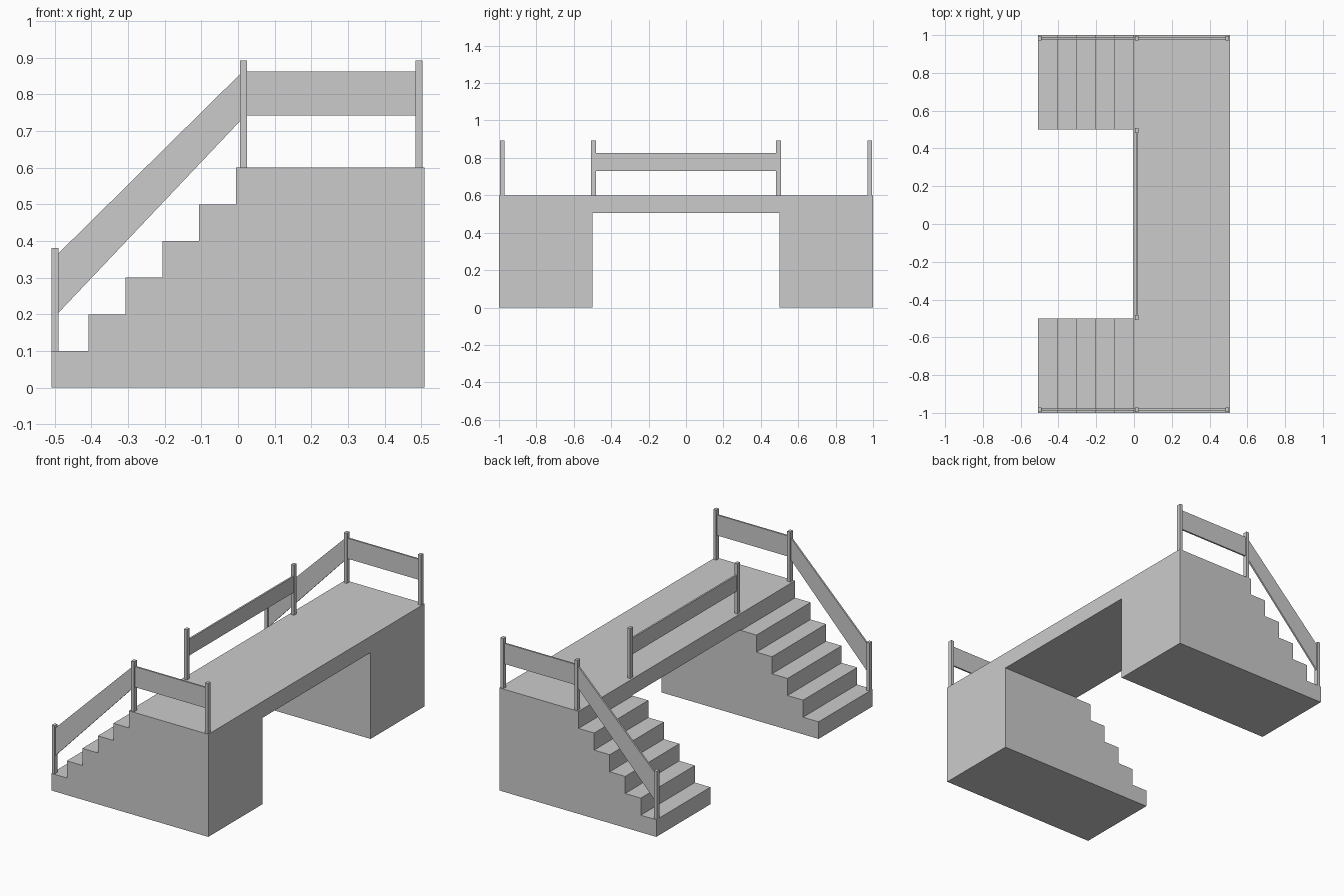
import bpy
import bmesh
from mathutils import Vector

old = bpy.data.objects.get("Cube")
if old:
    bpy.data.objects.remove(old, do_unlink=True)

grey = bpy.data.materials.new("light grey")
grey.use_nodes = True
colour = (0.6, 0.6, 0.6, 1)
grey.diffuse_color = colour
grey.node_tree.nodes["Principled BSDF"].inputs["Base Color"].default_value = colour


def prism(name, profile, y0, y1):
    """Extrude an (x, z) profile along y."""
    bm = bmesh.new()
    face = bm.faces.new([bm.verts.new((x, y0, z)) for x, z in profile])
    ext = bmesh.ops.extrude_face_region(bm, geom=[face])["geom"]
    verts = [v for v in ext if isinstance(v, bmesh.types.BMVert)]
    bmesh.ops.translate(bm, verts=verts, vec=Vector((0, y1 - y0, 0)))
    bmesh.ops.recalc_face_normals(bm, faces=bm.faces)
    mesh = bpy.data.meshes.new(name)
    bm.to_mesh(mesh)
    bm.free()
    mesh.materials.append(grey)
    obj = bpy.data.objects.new(name, mesh)
    bpy.context.collection.objects.link(obj)
    return obj


def box(name, x0, x1, y0, y1, z0, z1):
    return prism(name, [(x0, z0), (x1, z0), (x1, z1), (x0, z1)], y0, y1)


# Stepped body spanning the full length
HALF, TREAD, RISE, STEPS = 0.508, 0.1005, 0.1, 6
DECK = RISE * STEPS
EDGE = -HALF + TREAD * (STEPS - 1)
outline = [(HALF, 0), (-HALF, 0)]
for i in range(STEPS):
    x = -HALF + TREAD * i
    if i:
        outline.append((x, RISE * i))
    outline.append((x, RISE * (i + 1)))
outline.append((HALF, DECK))
body = prism("stairs_and_deck", outline, -1, 1)

# Opening between the staircases and beneath the deck
gap = prism("opening_cutter",
            [(-1, -1), (1, -1), (1, 0.505), (EDGE, 0.505), (EDGE, 1), (-1, 1)],
            -0.5, 0.5)
gap.hide_render = True
cut = body.modifiers.new("opening", 'BOOLEAN')
cut.operation = 'DIFFERENCE'
cut.solver = 'EXACT'
cut.object = gap
bpy.context.view_layer.objects.active = body
bpy.ops.object.modifier_apply(modifier=cut.name)
bpy.data.objects.remove(gap, do_unlink=True)

# Railings on both ends, plus the posts of the inner railing
POST_W, POST_D, TOP = 0.019, 0.0125, 0.893
low, mid, far = -HALF, 0.0055, 0.484
for side, s in (("front", -1), ("back", 1)):
    y = 0.983 * s
    for name, x, z0, z1 in (("stair_post", low, RISE, 0.381),
                            ("middle_post", mid, DECK, TOP),
                            ("corner_post", far, DECK, TOP)):
        box(f"{side}_{name}", x, x + POST_W, y - POST_D, y + POST_D, z0, z1)
    box(f"{side}_deck_rail", mid + POST_W, far, y - 0.005, y + 0.005, 0.742, 0.862)
    start = low + POST_W
    prism(f"{side}_stair_rail",
          [(start, 0.205), (mid, 0.727), (mid, 0.855), (start, 0.367)],
          y - 0.005, y + 0.005)
    yi = 0.495 * s
    box(f"{side}_inner_post", mid, mid + POST_W, yi - POST_D, yi + POST_D, DECK, TOP)

# Inner railing along the deck edge
box("inner_rail", 0.01, 0.02, -0.4825, 0.4825, 0.731, 0.826)
